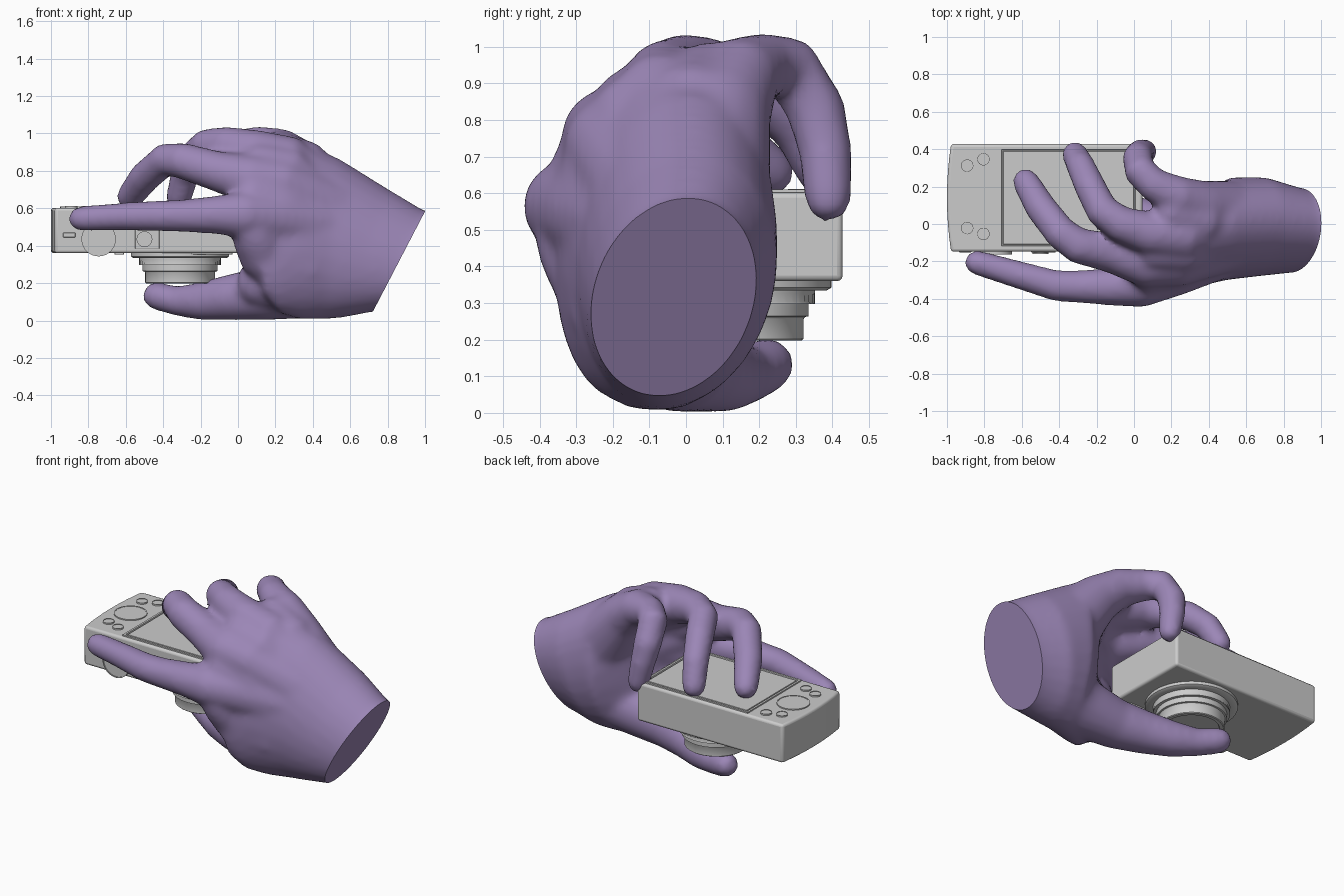
import bpy, bmesh, math
from mathutils import Vector

if "Cube" in bpy.data.objects:
    bpy.data.objects.remove(bpy.data.objects["Cube"])

def finish(bm, name, bevel=0.0, angle=35):
    bmesh.ops.recalc_face_normals(bm, faces=bm.faces)
    me = bpy.data.meshes.new(name)
    bm.to_mesh(me)
    bm.free()
    ob = bpy.data.objects.new(name, me)
    bpy.context.collection.objects.link(ob)
    if bevel:
        m = ob.modifiers.new("bevel", 'BEVEL')
        m.width, m.segments, m.limit_method = bevel, 3, 'ANGLE'
    bpy.ops.object.select_all(action='DESELECT')
    ob.select_set(True)
    bpy.context.view_layer.objects.active = ob
    bpy.ops.object.shade_smooth_by_angle(angle=math.radians(angle))
    return ob

def loft(bm, rings):
    """Skin a list of equal rings and cap both ends."""
    vs = [[bm.verts.new(p) for p in r] for r in rings]
    n = len(vs[0])
    for a, b in zip(vs, vs[1:]):
        for i in range(n):
            bm.faces.new((a[i], a[(i + 1) % n], b[(i + 1) % n], b[i]))
    bm.faces.new(vs[0][::-1])
    bm.faces.new(vs[-1])

def prism(name, outline, z0, z1, bevel=0.0):
    bm = bmesh.new()
    loft(bm, [[(x, y, z) for x, y in outline] for z in (z0, z1)])
    return finish(bm, name, bevel)

def box(name, x0, x1, y0, y1, z0, z1, bevel=0.0):
    return prism(name, [(x0, y0), (x1, y0), (x1, y1), (x0, y1)], z0, z1, bevel)

def lathe(name, origin, profile, axis='Z', n=48, teeth=()):
    """Turn (radius, height) pairs; rows listed in teeth are knurled."""
    bm, rings = bmesh.new(), []
    for k, (r, h) in enumerate(profile):
        ring = []
        for i in range(n):
            a = math.tau * i / n
            q = r - (0.006 if k in teeth and i % 2 else 0)
            c, s = q * math.cos(a), q * math.sin(a)
            p = (c, s, h) if axis == 'Z' else (c, h, s)
            ring.append(Vector(origin) + Vector(p))
        rings.append(ring)
    loft(bm, rings)
    return finish(bm, name)

# ---------- camera ----------
# body with a bowed left end
arc = [-1 + i / 4 for i in range(9)]
prism("camera_body", [(.045, -.148), (.045, .428)] +
      [(-1 + 0.022 * t * t, 0.14 + 0.288 * t) for t in reversed(arc)], 0.36, 0.602, 0.015)

# screen frame with sunken display
bm = bmesh.new()
loft(bm, [[(x, y, z) for x, y in ((-.72, -.13), (.02, -.13), (.02, .41), (-.72, .41))]
          for z in (0.598, 0.610)])
bm.normal_update()
bm.faces.ensure_lookup_table()
top = bm.faces[-1]
for thickness, depth in ((.018, 0), (.003, -.008), (.008, 0), (.003, .006)):
    bmesh.ops.inset_region(bm, faces=[top], thickness=thickness, depth=depth)
    bm.normal_update()
finish(bm, "screen")

# rear controls
def button(name, origin, r, h, axis='Z', n=32):
    return lathe(name, origin, [(r, 0), (r, h), (r * 0.93, h), (r * 0.93, h * 0.8)], axis, n)

button("control_pad", (-.855, .145, .598), .096, .011)
for i, (x, y) in enumerate(((-.892, .312), (-.805, .346), (-.892, -.022), (-.805, -.053))):
    button(f"rear_button_{i}", (x, y, .598), .033, .013, n=24)

# controls on the narrow front side
button("mode_dial", (-.745, -.145, .435), .092, -.018, 'Y', 40)
button("shutter_button", (-.5, -.145, .435), .042, -.016, 'Y')
button("power_button", (-.385, -.145, .445), .013, -.008, 'Y', 16)
box("slot_frame", -.935, -.87, -.152, -.14, .445, .47, .003)
box("shutter_plate", -.55, -.42, -.152, -.14, .385, .485, .003)
box("grip_trim", -.25, -.03, -.12, -.07, .352, .365, .004)
box("lamp_window", -.66, -.61, -.1, -.05, .352, .365, .004)

# stepped lens, pointing down
lathe("lens", (-.31, .135, 0),
      [(.262, .365), (.262, .342), (.25, .335), (.218, .335), (.218, .328), (.218, .304),
       (.218, .297), (.2, .297), (.2, .264), (.19, .262), (.186, .256), (.186, .202),
       (.181, .198), (.16, .198), (.155, .206), (.03, .206)],
      n=96, teeth=(5,))

# ---------- hand ----------
hand = bmesh.new()

def tube(path, n=16, grow=0.008):
    """Round limb through (x, y, z, radius) points with a domed tip."""
    pts = [(Vector(p[:3]), p[3] + grow) for p in path]
    t = (pts[-1][0] - pts[-2][0]).normalized()
    p, r = pts[-1]
    pts += [(p + t * r * 0.6, r * 0.86), (p + t * r, r * 0.45)]
    u, rings = Vector((0.1, 0.2, 1)), []
    for i, (p, r) in enumerate(pts):
        a, b = pts[max(i - 1, 0)][0], pts[min(i + 1, len(pts) - 1)][0]
        t = ((p - a).normalized() + (b - p).normalized()).normalized()
        u = (u - t * u.dot(t)).normalized()
        v = t.cross(u)
        rings.append([p + r * (u * math.cos(math.tau * k / n) + v * math.sin(math.tau * k / n))
                      for k in range(n)])
    loft(hand, rings)

# palm and wrist: sheared ovals (x, y, z, half width, half height, shear, hollow)
sections = [(1.12, -.035, .315, .21, .265, .52, 0), (.865, -.035, .315, .222, .268, .52, 0),
            (.68, -.015, .36, .262, .345, .35, 0), (.5, -.025, .435, .272, .43, .1, 0),
            (.33, -.07, .48, .265, .475, 0, .11), (.22, -.15, .48, .2, .44, 0, .12),
            (.13, -.22, .46, .13, .32, 0, .06)]
circle = [(math.cos(math.tau * k / 28), math.sin(math.tau * k / 28)) for k in range(28)]
loft(hand, [[(x + s * v * rz, y + u * ry + .04 * v - d * max(u, 0) ** 2, z + v * rz) for u, v in circle]
            for x, y, z, ry, rz, s, d in sections])

# index finger
tube([(.5, -.1, .5, .17), (.2, -.24, .55, .145), (.02, -.325, .565, .118), (-.12, -.335, .565, .095),
      (-.3, -.335, .56, .08), (-.42, -.33, .56, .076), (-.64, -.265, .555, .067), (-.835, -.208, .545, .06)])
# middle finger
tube([(.5, -.07, .58, .18), (.22, -.19, .73, .14), (.06, -.21, .755, .125), (-.12, -.155, .8, .1),
      (-.3, -.115, .855, .09), (-.39, -.05, .86, .082), (-.5, .09, .765, .077), (-.575, .22, .665, .066)])
# ring finger
tube([(.5, .0, .6, .18), (.25, -.06, .86, .13), (.08, -.05, .905, .11), (-.07, 0, .94, .09),
      (-.17, .07, .935, .083), (-.235, .2, .88, .077), (-.285, .31, .78, .07), (-.315, .37, .66, .063)])
# little finger
tube([(.55, .03, .58, .2), (.34, .1, .83, .13), (.22, .15, .92, .105), (.1, .215, .95, .083),
      (.03, .285, .945, .08), (.02, .355, .83, .075), (.035, .38, .72, .067), (.06, .388, .59, .058)])
# thumb
tube([(.6, -.04, .25, .2), (.36, -.05, .18, .165), (.12, -.02, .142, .135), (-.05, .04, .122, .115),
      (-.2, .11, .103, .095), (-.33, .17, .105, .072), (-.43, .22, .13, .068)])
# flesh between thumb and index finger
tube([(.35, -.14, .3, .18), (.2, -.19, .3, .15), (.14, -.22, .36, .135), (.1, -.275, .45, .125)])
tube([(.5, -.08, .22, .17), (.3, -.1, .19, .16), (.14, -.1, .2, .13)])
# flesh between the knuckles
tube([(.45, -.1, .52, .17), (.22, -.2, .64, .145), (.1, -.245, .665, .115)])
tube([(.45, -.04, .6, .18), (.25, -.13, .8, .135), (.13, -.14, .83, .11)])
tube([(.5, .0, .6, .18), (.34, .02, .84, .13), (.22, .06, .9, .105)])

bmesh.ops.triangulate(hand, faces=[f for f in hand.faces if len(f.verts) > 4])
ob = finish(hand, "hand_blockout")
m = ob.modifiers.new("merge", 'REMESH')
m.mode, m.voxel_size = 'VOXEL', 0.018
m = ob.modifiers.new("soften", 'SMOOTH')
m.factor, m.iterations = 0.5, 14
dg = bpy.context.evaluated_depsgraph_get()
bm = bmesh.new()
bm.from_mesh(bpy.data.meshes.new_from_object(ob.evaluated_get(dg)))
bpy.data.objects.remove(ob)

# flat slanted cut at the wrist
bmesh.ops.bisect_plane(bm, geom=bm.verts[:] + bm.edges[:] + bm.faces[:],
                       plane_co=(.863, 0, .32), plane_no=(1, 0, -.52), clear_outer=True)
bmesh.ops.contextual_create(bm, geom=[e for e in bm.edges if e.is_boundary])
ob = finish(bm, "hand", angle=45)
mat = bpy.data.materials.new("purple")
mat.diffuse_color = (.33, .24, .47, 1)
mat.use_nodes = True
mat.node_tree.nodes["Principled BSDF"].inputs["Base Color"].default_value = mat.diffuse_color
ob.data.materials.clear()
ob.data.materials.append(mat)
